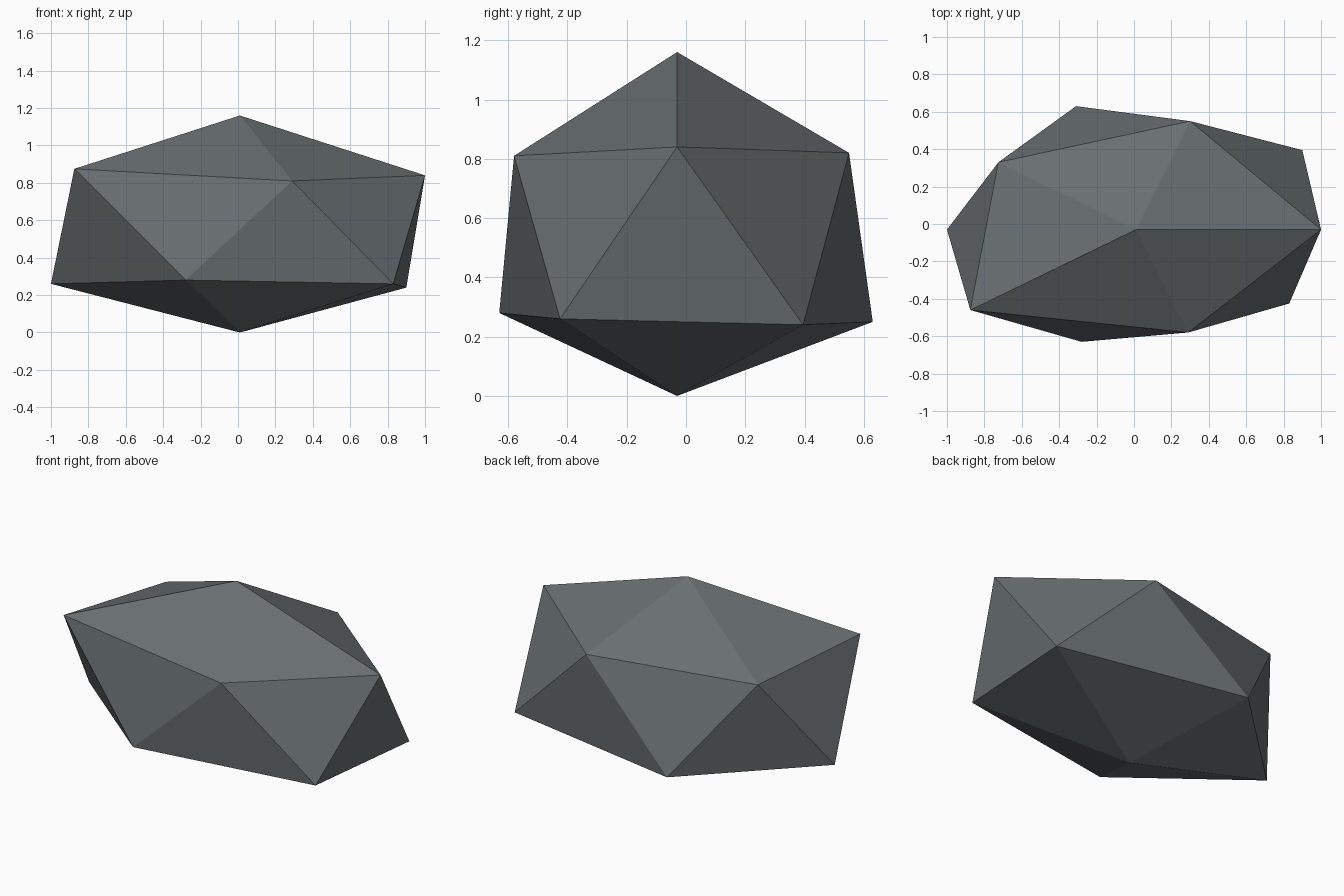
import bpy

cube = bpy.data.objects.get("Cube")
if cube:
    bpy.data.objects.remove(cube, do_unlink=True)

# Slate grey stone
stone = bpy.data.materials.new("slate_grey")
stone.use_nodes = True
colour = (0.14, 0.16, 0.168, 1.0)
stone.diffuse_color = colour
bsdf = stone.node_tree.nodes["Principled BSDF"]
bsdf.inputs["Base Color"].default_value = colour
bsdf.inputs["Roughness"].default_value = 0.9

# Rock: two uneven five-point rings between a top and a bottom tip
top, bottom = (0.01, -0.03, 1.16), (0.01, -0.03, 0.0)
upper = [(1.0, -0.03, 0.84), (0.30, 0.55, 0.82), (-0.725, 0.33, 0.82),
         (-0.875, -0.46, 0.875), (0.29, -0.58, 0.81)]
lower = [(0.90, 0.395, 0.24), (-0.31, 0.63, 0.25), (-1.0, -0.03, 0.26),
         (-0.28, -0.63, 0.28), (0.83, -0.425, 0.26)]
verts = upper + lower + [top, bottom]
n = len(upper)
top_i, bottom_i = 2 * n, 2 * n + 1

# Cap fans and the zigzag band between the rings
faces = []
for i in range(n):
    j = (i + 1) % n
    faces += [(top_i, i, j), (i, n + i, j),
              (j, n + i, n + j), (bottom_i, n + j, n + i)]

mesh = bpy.data.meshes.new("rock")
mesh.from_pydata(verts, [], faces)
mesh.materials.append(stone)
mesh.shade_flat()
mesh.update()
rock = bpy.data.objects.new("rock", mesh)
bpy.context.scene.collection.objects.link(rock)
